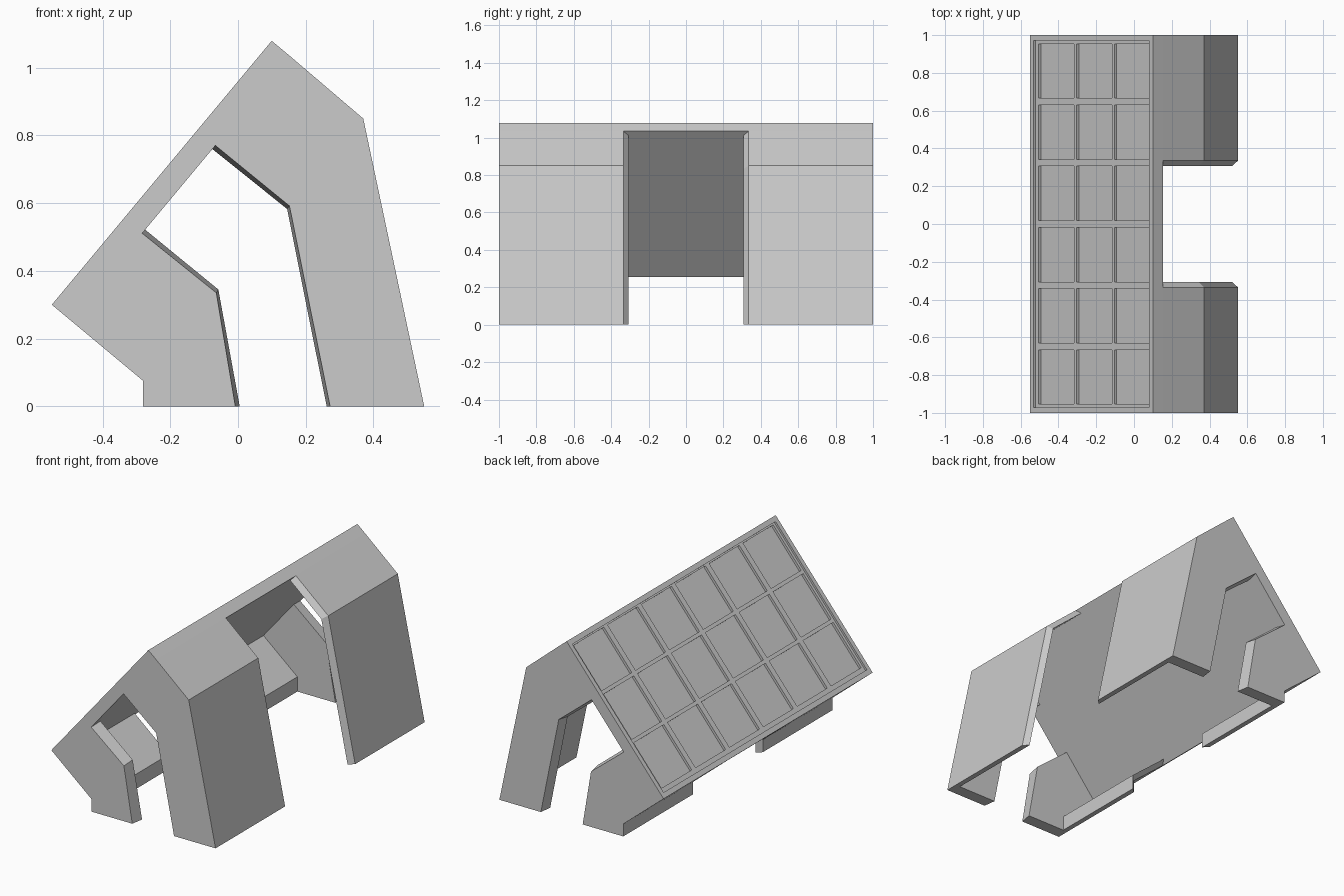
import bpy
import bmesh

if "Cube" in bpy.data.objects:
    bpy.data.objects.remove(bpy.data.objects["Cube"])

grey = bpy.data.materials.new("matte_grey")
grey.use_nodes = True
grey.diffuse_color = (0.6, 0.6, 0.6, 1)
grey.node_tree.nodes["Principled BSDF"].inputs["Base Color"].default_value = (0.6, 0.6, 0.6, 1)

LENGTH, THICK = 1.015, 0.07   # sloped roof: length along slope, slab thickness
RIM, CELL = 0.012, 0.027      # depths of the framed recess and the cells


def slope(s, d):
    """Profile point s up the roof slope and d below its surface."""
    return (-0.55 + 0.64 * s + 0.768 * d, 0.3 + 0.768 * s - 0.64 * d)


def finish(name, bm, mirror=True):
    bmesh.ops.recalc_face_normals(bm, faces=bm.faces)
    mesh = bpy.data.meshes.new(name)
    bm.to_mesh(mesh)
    bm.free()
    mesh.materials.append(grey)
    obj = bpy.data.objects.new(name, mesh)
    bpy.context.collection.objects.link(obj)
    if mirror:
        mod = obj.modifiers.new("mirror", "MIRROR")
        mod.use_axis = (False, True, False)
        mod.use_mirror_merge = False
    return obj


def loft(bm, ring_a, ya, ring_b, yb):
    """Join two equal profiles; ya and yb give the depth of each point."""
    n = len(ring_a)
    a = [bm.verts.new((p[0], y, p[1])) for p, y in zip(ring_a, ya)]
    b = [bm.verts.new((p[0], y, p[1])) for p, y in zip(ring_b, yb)]
    for i in range(n):
        j = (i + 1) % n
        bm.faces.new((a[i], a[j], b[j], b[i]))
    for ring in (a, b):
        for i in range(n // 2 - 1):
            bm.faces.new((ring[i], ring[i + 1], ring[n - 2 - i], ring[n - 1 - i]))


def slab(bm, s0, s1, y0, y1, d0, d1):
    ring = [slope(s0, d0), slope(s1, d0), slope(s1, d1), slope(s0, d1)]
    loft(bm, ring, [y0] * 4, ring, [y1] * 4)


# Outer wall lines, from the roof underside to the ground
high_wall = [slope(LENGTH, THICK), (0.37, 0.85), (0.55, 0)]
low_wall = [slope(0, THICK), (-0.28, 0.075), (-0.28, 0)]

# Thin side walls with a slanted edge at the central gap
high_inner = [(0.519, 0), (0.343, 0.834), slope(LENGTH - 0.03, THICK)]
low_inner = [(-0.25, 0), (-0.25, 0.089), slope(0.03, THICK)]
for name, outer, inner in (("high_side_wall", high_wall, high_inner),
                           ("low_side_wall", low_wall, low_inner)):
    bm = bmesh.new()
    loft(bm, outer + inner, [0.335] * 3 + [0.307] * 3, outer + inner, [0.925] * 6)
    finish(name, bm)

# End walls around the passage, which narrows slightly inwards
ends = (
    ("high_end_wall", high_wall,
     [(0.272, 0), (0.152, 0.592), slope(0.671, THICK)],
     [(0.262, 0), (0.145, 0.583), slope(0.657, THICK)]),
    ("low_end_wall", low_wall,
     [(-0.008, 0), (-0.064, 0.335), slope(0.333, THICK)],
     [(0.005, 0), (-0.058, 0.345), slope(0.347, THICK)]),
)
for name, wall, outside, inside in ends:
    bm = bmesh.new()
    loft(bm, wall + outside, [1] * 6, wall + inside, [0.925] * 6)
    finish(name, bm)

# Roof slab, up to the floor of the cells
bm = bmesh.new()
slab(bm, 0, LENGTH, -1, 1, CELL, THICK)
finish("roof_slab", bm, mirror=False)

# Raised rim around the roof
bm = bmesh.new()
slab(bm, 0, 0.03, -1, 1, 0, CELL)
slab(bm, 0.985, LENGTH, -1, 1, 0, CELL)
for y in (-1, 0.972):
    slab(bm, 0.03, 0.985, y, y + 0.028, 0, CELL)
finish("roof_rim", bm, mirror=False)

# Grid of bars between the cells: three rows of six
starts = [0.056 + 0.314 * i for i in range(3)]
edges = [0.03] + [e for s in starts for e in (s, s + 0.292)] + [0.985]
bm = bmesh.new()
for s0, s1 in zip(edges[::2], edges[1::2]):
    slab(bm, s0, s1, -0.972, 0.972, RIM, CELL)
for s in starts:
    slab(bm, s, s + 0.292, -0.018, 0.018, RIM, CELL)
    for side in (-1, 1):
        for y0, y1 in ((0.306, 0.342), (0.63, 0.666), (0.954, 0.972)):
            slab(bm, s, s + 0.292, side * y0, side * y1, RIM, CELL)
finish("roof_grid", bm, mirror=False)
